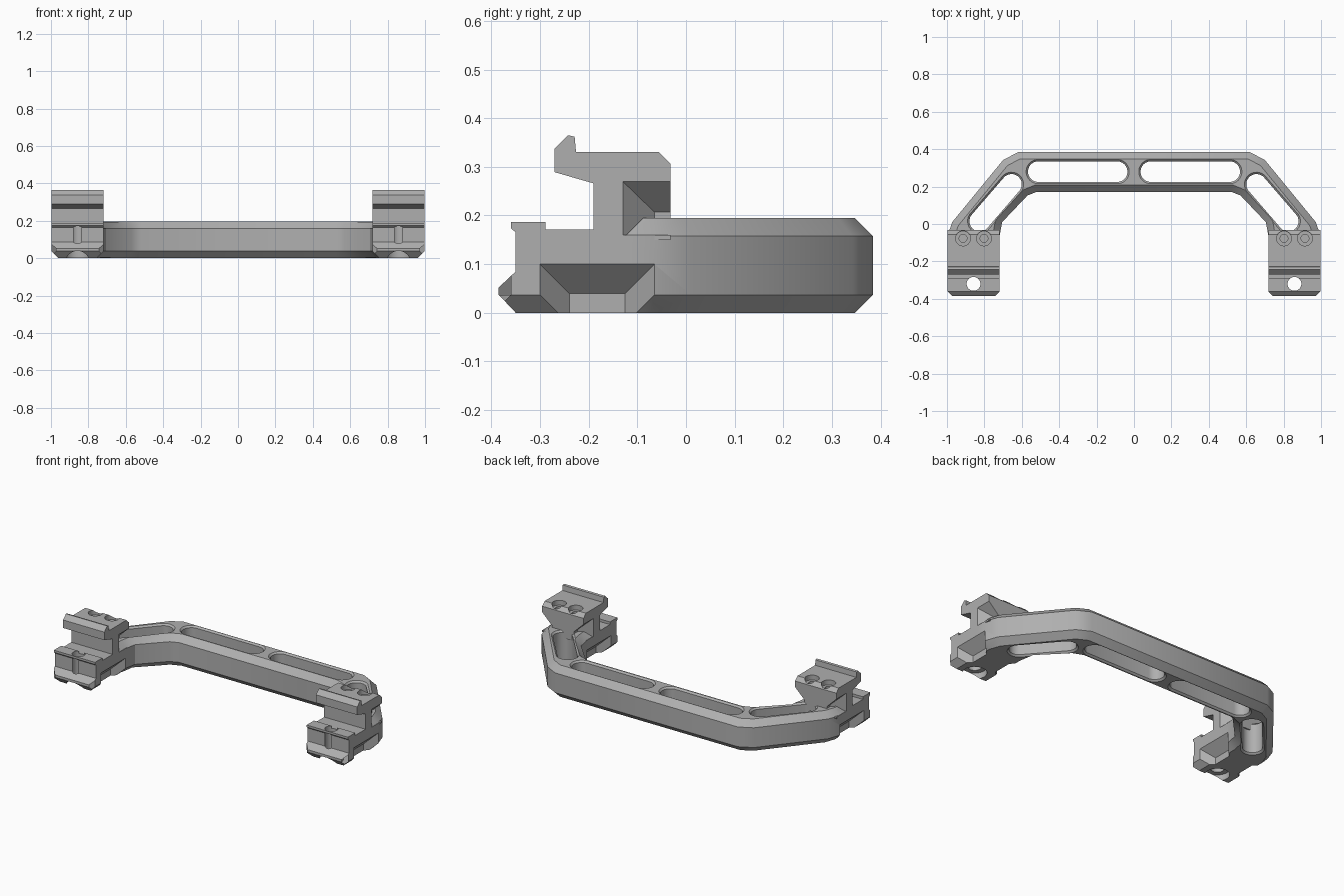
import bpy
import bmesh
from math import cos, sin, pi, atan2

cube = bpy.data.objects.get("Cube")
if cube:
    bpy.data.objects.remove(cube, do_unlink=True)

# Single metal finish
grey = bpy.data.materials.new("matte_grey")
grey.use_nodes = True
grey.diffuse_color = (0.43, 0.43, 0.43, 1)
grey.node_tree.nodes["Principled BSDF"].inputs["Base Color"].default_value = grey.diffuse_color


def loft(name, rings, chamfer=0):
    """Closed solid through matching rings; chamfer bevels the end rims."""
    bm = bmesh.new()
    loops = [[bm.verts.new(p) for p in ring] for ring in rings]
    caps = [bm.faces.new(loops[0]), bm.faces.new(loops[-1])]
    n = len(loops[0])
    for a, b in zip(loops, loops[1:]):
        for i in range(n):
            j = (i + 1) % n
            bm.faces.new((a[i], a[j], b[j], b[i]))
    bmesh.ops.recalc_face_normals(bm, faces=bm.faces)
    if chamfer:
        rim = [e for f in caps for e in f.edges]
        bmesh.ops.bevel(bm, geom=rim, offset=chamfer, offset_type='OFFSET',
                        segments=1, affect='EDGES', clamp_overlap=False)
    mesh = bpy.data.meshes.new(name)
    bm.to_mesh(mesh)
    bm.free()
    mesh.materials.append(grey)
    obj = bpy.data.objects.new(name, mesh)
    bpy.context.scene.collection.objects.link(obj)
    return obj


def capsule(a, b, r, z, steps=14):
    """Rounded slot outline around the segment a-b; a circle if a equals b."""
    turn = atan2(b[1] - a[1], b[0] - a[0])
    ring = []
    for centre, start in ((b, -pi / 2), (a, pi / 2)):
        for i in range(steps):
            t = turn + start + pi * (i + 0.5) / steps
            ring.append((centre[0] + r * cos(t), centre[1] + r * sin(t), z))
    return ring


def slot(a, b, levels):
    return loft("cutter", [capsule(a, b, r, z) for z, r in levels])


def pocket(x, side, outer, inner, depth):
    """Tapered side recess; outer and inner are (y0, y1, z0, z1)."""
    def ring(px, rect):
        y0, y1, z0, z1 = rect
        return [(px, y0, z0), (px, y1, z0), (px, y1, z1), (px, y0, z1)]
    # Continue the taper a little outside the surface
    k = 0.2
    wide = [o + (o - i) * k for o, i in zip(outer, inner)]
    return loft("cutter", [ring(x + side * depth * k, wide),
                           ring(x - side * depth, inner)])


def activate(obj):
    bpy.ops.object.select_all(action='DESELECT')
    obj.select_set(True)
    bpy.context.view_layer.objects.active = obj


def carve(obj, cutters):
    activate(obj)
    for cutter in cutters:
        cutter.hide_render = True
        mod = obj.modifiers.new("cut", 'BOOLEAN')
        mod.operation = 'DIFFERENCE'
        mod.solver = 'EXACT'
        mod.object = cutter
        bpy.ops.object.modifier_apply(modifier=mod.name)
        bpy.data.objects.remove(cutter, do_unlink=True)


MID, HALF = 0.858, 0.14
HEIGHT, EDGE = 0.195, 0.037


def lower_pockets(centre):
    return [pocket(centre + s * HALF, s, (-0.3, -0.065, -0.05, 0.1),
                   (-0.24, -0.125, -0.05, 0.04), 0.06) for s in (-1, 1)]


# Bent grip bar with chamfered rims
half = [(0.62, 0.384), (0.70, 0.342), (0.972, 0.01), (0.998, -0.065),
        (0.998, -0.125), (0.718, -0.125), (0.718, -0.06), (0.705, 0.01),
        (0.57, 0.152), (0.52, 0.172)]
outline = half + [(-x, y) for x, y in reversed(half)]
handle = loft("handle", [[(x, y, z) for x, y in outline] for z in (0, HEIGHT)], EDGE)

# Lightening slots with softened rims
rim = [(-0.01, 0.075), (0.01, 0.055), (HEIGHT - 0.01, 0.055), (HEIGHT + 0.01, 0.075)]
cuts = []
for s in (-1, 1):
    cuts.append(slot((s * 0.09, 0.28), (s * 0.512, 0.28), rim))
    cuts.append(slot((s * 0.655, 0.212), (s * 0.825, 0.015), rim))
    cuts += lower_pockets(s * MID)
carve(handle, cuts)

# Clamp side profile as (y, z): jaw foot, rail groove, hooked top
profile = [(-0.085, 0), (-0.35, 0), (-0.385, 0.037), (-0.385, 0.052),
           (-0.35, 0.085), (-0.35, 0.165), (-0.36, 0.174), (-0.36, 0.187),
           (-0.289, 0.187), (-0.289, 0.171), (-0.19, 0.171), (-0.19, 0.266),
           (-0.27, 0.289), (-0.27, 0.338), (-0.242, 0.365), (-0.229, 0.362),
           (-0.226, 0.33), (-0.055, 0.33), (-0.032, 0.307), (-0.032, 0.15),
           (-0.085, 0.15)]

for name, centre in (("right_clamp", -MID), ("left_clamp", MID)):
    clamp = loft(name, [[(centre + s * HALF, y, z) for y, z in profile] for s in (-1, 1)])
    cuts = lower_pockets(centre)
    for s in (-1, 1):
        x = centre + s * HALF
        # Undercut behind the neck
        cuts.append(pocket(x, s, (-0.13, 0.05, 0.16, 0.27),
                           (-0.065, 0.05, 0.16, 0.207), 0.065))
        # Chamfered lower side edge
        cuts.append(loft("cutter", [[(x - s * 0.047, y, -0.01), (x + s * 0.01, y, -0.01),
                                     (x + s * 0.01, y, 0.047)] for y in (-0.5, 0)]))
        # Clipped jaw corner
        cuts.append(loft("cutter", [[(x - s * 0.04, -0.4, z), (x + s * 0.01, -0.4, z),
                                     (x + s * 0.01, -0.35, z)] for z in (-0.05, 0.12)]))
        # Counterbored bolt hole in the top
        p = (centre + s * 0.056, -0.077)
        cuts.append(slot(p, p, [(0.24, 0.021), (0.3, 0.021), (0.3, 0.04), (0.36, 0.04)]))
    # Vertical clamp screw hole with a wide recess below
    p = (centre, -0.32)
    cuts.append(slot(p, p, [(-0.02, 0.067), (0.037, 0.067), (0.037, 0.037), (0.22, 0.037)]))
    carve(clamp, cuts)

for name in ("handle", "right_clamp", "left_clamp"):
    activate(bpy.data.objects[name])
    bpy.ops.object.shade_smooth_by_angle(angle=pi / 6)
